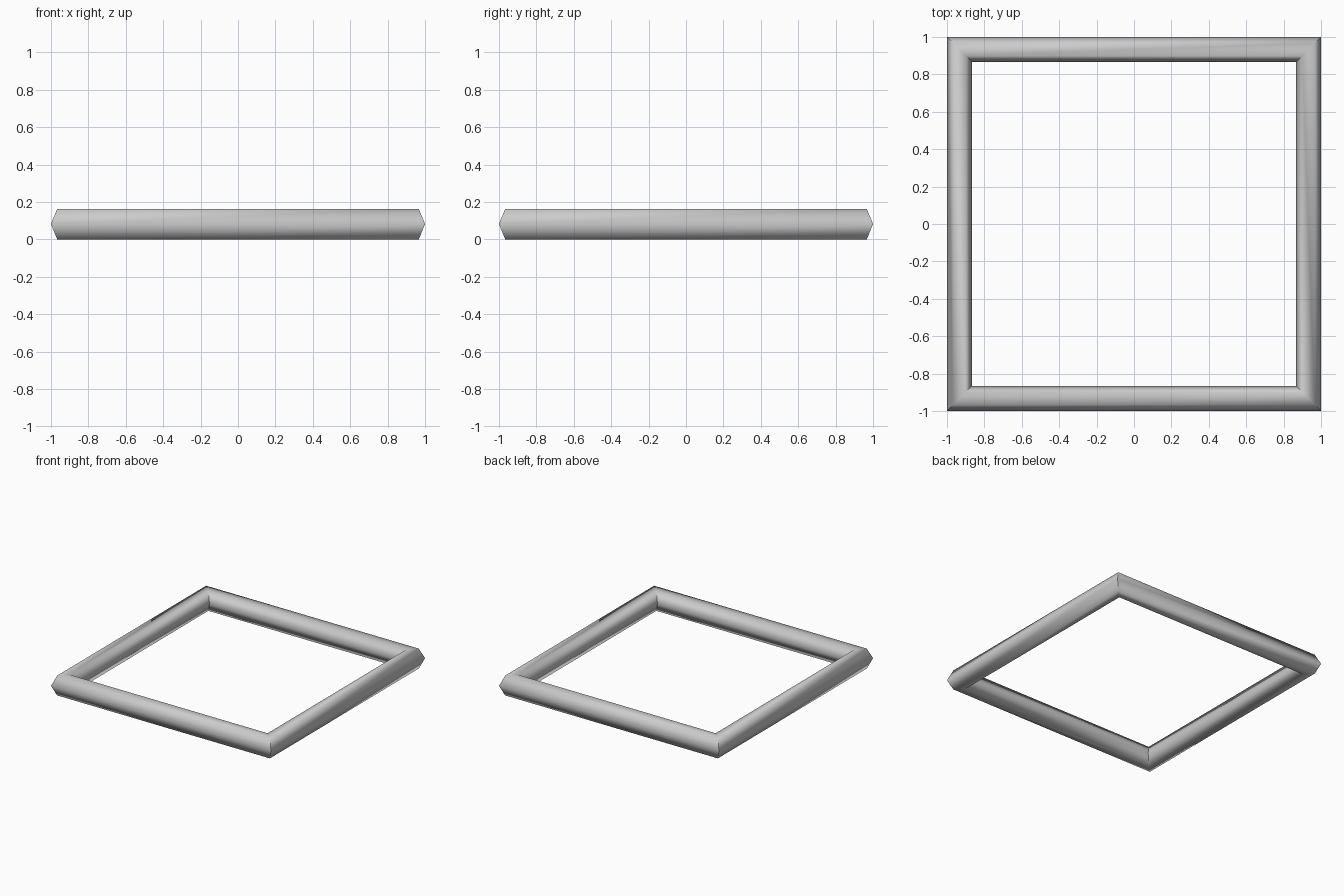
import bpy
import math

if "Cube" in bpy.data.objects:
    bpy.data.objects.remove(bpy.data.objects["Cube"])

# Square frame: a four-segment ring with a six-sided tube, turned so its sides face the axes
half_width = 1 / 15                   # half the bar width seen from above
tube_radius = half_width * math.sqrt(2)
ring_radius = (1 - half_width) * math.sqrt(2)
half_height = tube_radius * math.sin(math.radians(60))

bpy.ops.mesh.primitive_torus_add(
    major_segments=4, minor_segments=6,
    major_radius=ring_radius, minor_radius=tube_radius,
    location=(0, 0, half_height), rotation=(0, 0, math.radians(45)))
frame = bpy.context.object
frame.name = "square_frame"
bpy.ops.object.transform_apply(location=True, rotation=True, scale=True)

# Rounded shading along the bars, crisp mitred corners
bpy.ops.object.shade_smooth_by_angle(angle=math.radians(75))
